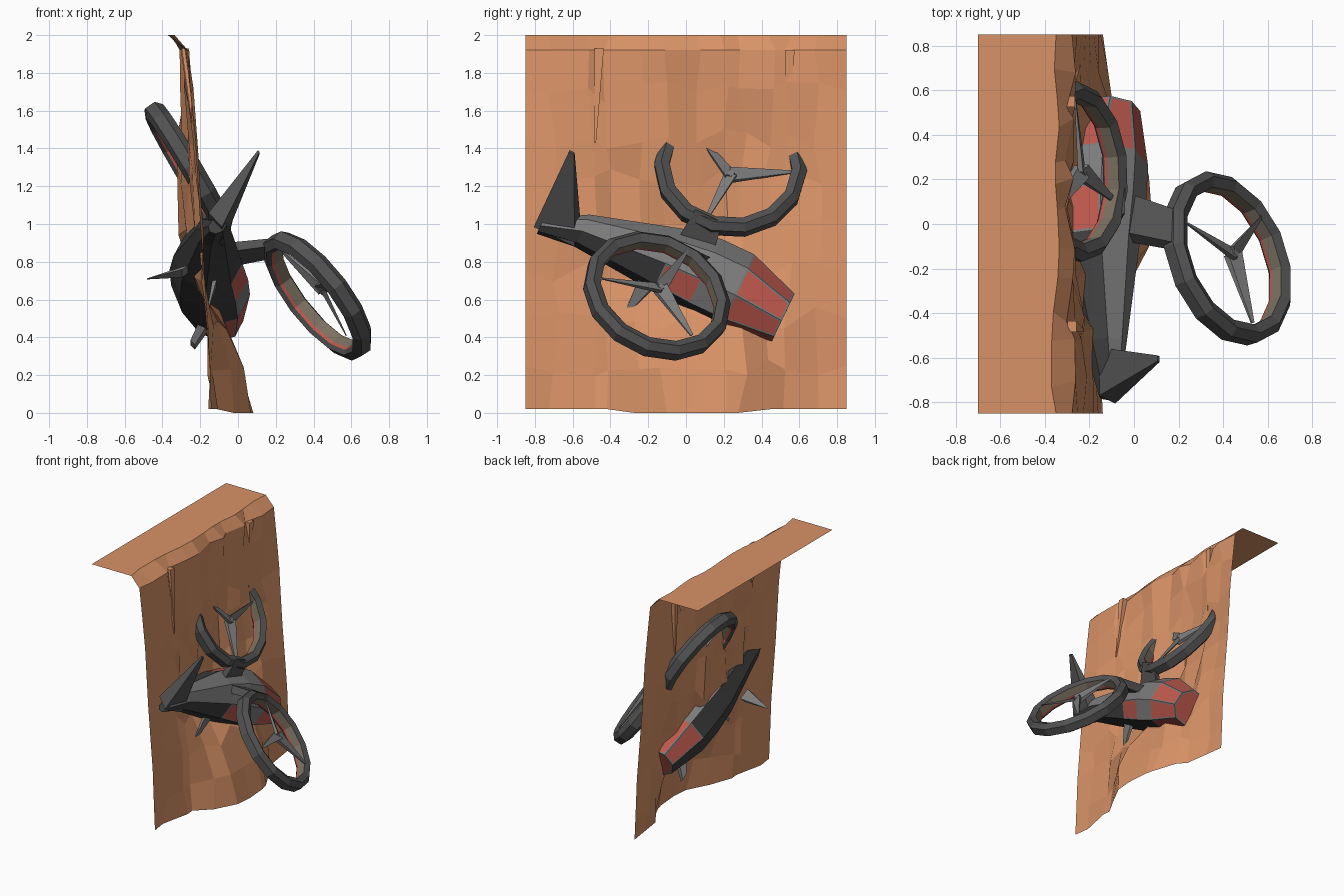
import bpy, bmesh, math, random
from mathutils import Vector as V, Matrix

if "Cube" in bpy.data.objects:
    bpy.data.objects.remove(bpy.data.objects["Cube"])

random.seed(4)


def material(name, rgb):
    m = bpy.data.materials.new(name)
    m.diffuse_color = (*rgb, 1)
    m.use_nodes = True
    m.node_tree.nodes["Principled BSDF"].inputs["Base Color"].default_value = m.diffuse_color
    return m


ROCK = material("sandstone", (0.69, 0.29, 0.135))
BLACK = material("charcoal hull", (0.05, 0.05, 0.05))
DARK = material("dark grey", (0.085, 0.085, 0.085))
GREY = material("mid grey", (0.2, 0.2, 0.2))
RED = material("red panel", (0.52, 0.1, 0.075))
TAN = material("tan lining", (0.2, 0.165, 0.12))

# Tilted frame of the crashed craft: forward, up, right
F = V((0, 0.902, -0.432))
U = V((0.76, 0.28, 0.585)).normalized()
R = F.cross(U).normalized()


def finish(name, bm, mats, fix=True):
    if fix:
        bmesh.ops.recalc_face_normals(bm, faces=bm.faces[:])
    me = bpy.data.meshes.new(name)
    bm.to_mesh(me)
    bm.free()
    for m in mats:
        me.materials.append(m)
    ob = bpy.data.objects.new(name, me)
    bpy.context.collection.objects.link(ob)
    return ob


def loft(bm, rings, closed=False):
    """Skin a list of vertex loops, returns the faces per segment."""
    out, n = [], len(rings[0])
    pairs = list(zip(rings, rings[1:])) + ([(rings[-1], rings[0])] if closed else [])
    for a, b in pairs:
        out.append([bm.faces.new((a[i], a[(i + 1) % n], b[(i + 1) % n], b[i])) for i in range(n)])
    return out


def taper(name, a, b, wide, thick, tip, mat):
    """Four-sided bar from a to b, scaled by tip at the far end."""
    a, b = V(a), V(b)
    bm = bmesh.new()
    rings = [[bm.verts.new(c + wide * i * s + thick * j * s)
              for i, j in ((1, 1), (-1, 1), (-1, -1), (1, -1))] for c, s in ((a, 1), (b, tip))]
    loft(bm, rings)
    bm.faces.new(rings[0])
    bm.faces.new(rings[1])
    return finish(name, bm, [mat])


def lerp(table, t):
    for (a, p), (b, q) in zip(table, table[1:]):
        if t <= b:
            return p + (q - p) * (t - a) / (b - a)
    return table[-1][1]


# Cliff sheet: edge profile plus a central bulge at the foot and a dent above
edge = [(0, -.14), (.5, -.16), (1, -.2), (1.5, -.23), (1.85, -.27), (1.94, -.28), (2, -.35)]
middle = [(0, .21), (.3, .17), (.55, .07), (.8, -.09), (1.2, -.09), (1.45, -.08), (1.6, -.05), (2, 0)]
shift = [(0, .07), (.7, .07), (1.1, .22), (2, .22)]


def cliff_x(y, z):
    return lerp(edge, z) + lerp(middle, z) * math.exp(-(abs(y - lerp(shift, z)) / .42) ** 3)


ys = [-.85, -.7, -.5, -.42, -.25, -.12, .05, .2, .3, .45, .54, .7, .85]
zs = [0, .25, .5, .75, 1.0, 1.25, 1.45, 1.7, 1.92, 2]
bm = bmesh.new()
grid = []
for z in zs:
    row = []
    for y in ys:
        inner = abs(y) < .8
        x = cliff_x(y, z) + random.uniform(-.025, .02) * inner
        yy = y + random.uniform(-.03, .03) * inner
        zz = z + random.uniform(-.06, .06) * (0.1 < z < 1.8) * inner
        if z == 0:
            zz = 0 if abs(y) < .31 else .02
        row.append(bm.verts.new((x, yy, zz)))
    grid.append(row)
grid.append([bm.verts.new((-.7, v.co.y, 2)) for v in grid[-1]])
for a, b in zip(grid, grid[1:]):
    for i in range(len(ys) - 1):
        bm.faces.new((a[i], a[i + 1], b[i + 1], b[i]))
finish("cliff_face", bm, [ROCK], fix=False)

# Thin cracked slivers standing off the rock
for y, z0, z1 in ((-.46, 1.43, 1.93), (.55, 1.4, 1.92)):
    taper("rock_sliver", (cliff_x(y, z1), y, z1), (cliff_x(y, z0), y - .02, z0),
          V((0, .025, 0)), V((.02, 0, 0)), .15, ROCK)

# Hull: octagonal sections from tail to nose
sections = [((-.11, -.77, .99), .04, .05), ((-.13, -.55, .965), .085, .095),
            ((-.16, -.1, .81), .18, .17), ((-.155, .1, .73), .21, .19),
            ((-.145, .27, .65), .21, .19), ((-.11, .515, .505), .14, .125)]
bm = bmesh.new()
rings = []
for c, w, h in sections:
    rings.append([bm.verts.new(V(c) + R * w * 1.05 * math.cos(t) + U * h * 1.05 * math.sin(t))
                  for t in [k * math.pi / 4 for k in range(8)]])
segs = loft(bm, rings)
bm.faces.new(rings[0])
nose_cap = bm.faces.new(rings[-1])
bmesh.ops.recalc_face_normals(bm, faces=bm.faces[:])
framed = [nose_cap]
for k, seg in enumerate(segs):
    for f in seg:
        up, side = f.normal.dot(U), abs(f.normal.dot(R))
        if (k == 4 and up > -.6) or (k == 2 and side > .8 and up > 0):
            framed.append(f)
        elif up > (.6 if k < 2 else .25) or (k == 3 and up > -.2):
            f.material_index = 1
for f in framed:
    f.material_index = 1
bmesh.ops.inset_individual(bm, faces=framed, thickness=.014)
for f in framed:
    f.material_index = 2
finish("hull", bm, [BLACK, GREY, RED])


# Ducted rotors: lathed ring, hub and three blades
def rotor(side, centre, normal, hub, blade_dir):
    c, n, hub = V(centre), V(normal).normalized(), V(hub)
    e1 = n.orthogonal().normalized()
    e2 = n.cross(e1)
    profile = [(.325, .04), (.37, .058), (.405, .025), (.4, -.035), (.35, -.055),
               (.33, -.035), (.327, -.018)]
    bm = bmesh.new()
    loops = []
    for k in range(14):
        t = k * math.tau / 14
        d = e1 * math.cos(t) + e2 * math.sin(t)
        loops.append([bm.verts.new(c + d * r + n * h) for r, h in profile])
    for seg in loft(bm, loops, closed=True):
        seg[6].material_index = 1
        seg[5].material_index = 2
    finish(side + "_rotor_ring", bm, [DARK, TAN, RED])
    taper(side + "_rotor_hub", hub - n * .02, hub + n * .02, e1 * .025, e2 * .025, .6, GREY)
    d = V(blade_dir)
    d = (d - n * d.dot(n)).normalized()
    for k in range(3):
        b = Matrix.Rotation(k * math.tau / 3, 3, n) @ d
        w = n.cross(b)
        taper(side + "_rotor_blade", hub, hub + b * .325, (w + n * .4) * .034, n * .014, .2, GREY)


rotor("right", (.42, -.155, .62), (.75, .31, .59), (.445, -.135, .66), (-.225, .145, .2))
rotor("left", (-.265, .235, 1.29), (.85, .05, .5), (-.235, .235, 1.26), (0, .3, .03))

# Arms joining the rotor rings to the hull
taper("right_arm", (-.08, .04, .83), (.19, -.03, .87), F * .1, U * .05, .8, DARK)
taper("left_arm", (-.13, .04, .86), (-.07, .11, 1.02), F * .1, U * .05, .8, DARK)

# Tail fin and small stabilisers
taper("tail_fin", (-.12, -.68, .97), (.11, -.605, 1.38), F * .12, R * .055, .12, DARK)
taper("left_stabiliser", (-.28, -.36, .75), (-.48, -.34, .71), F * .05, U * .02, .1, GREY)
taper("right_stabiliser", (-.12, -.2, .7), (-.16, -.31, .54), F * .05, U * .02, .2, GREY)
taper("nose_skid", (-.16, .3, .5), (-.24, .37, .36), F * .05, R * .03, .6, GREY)
